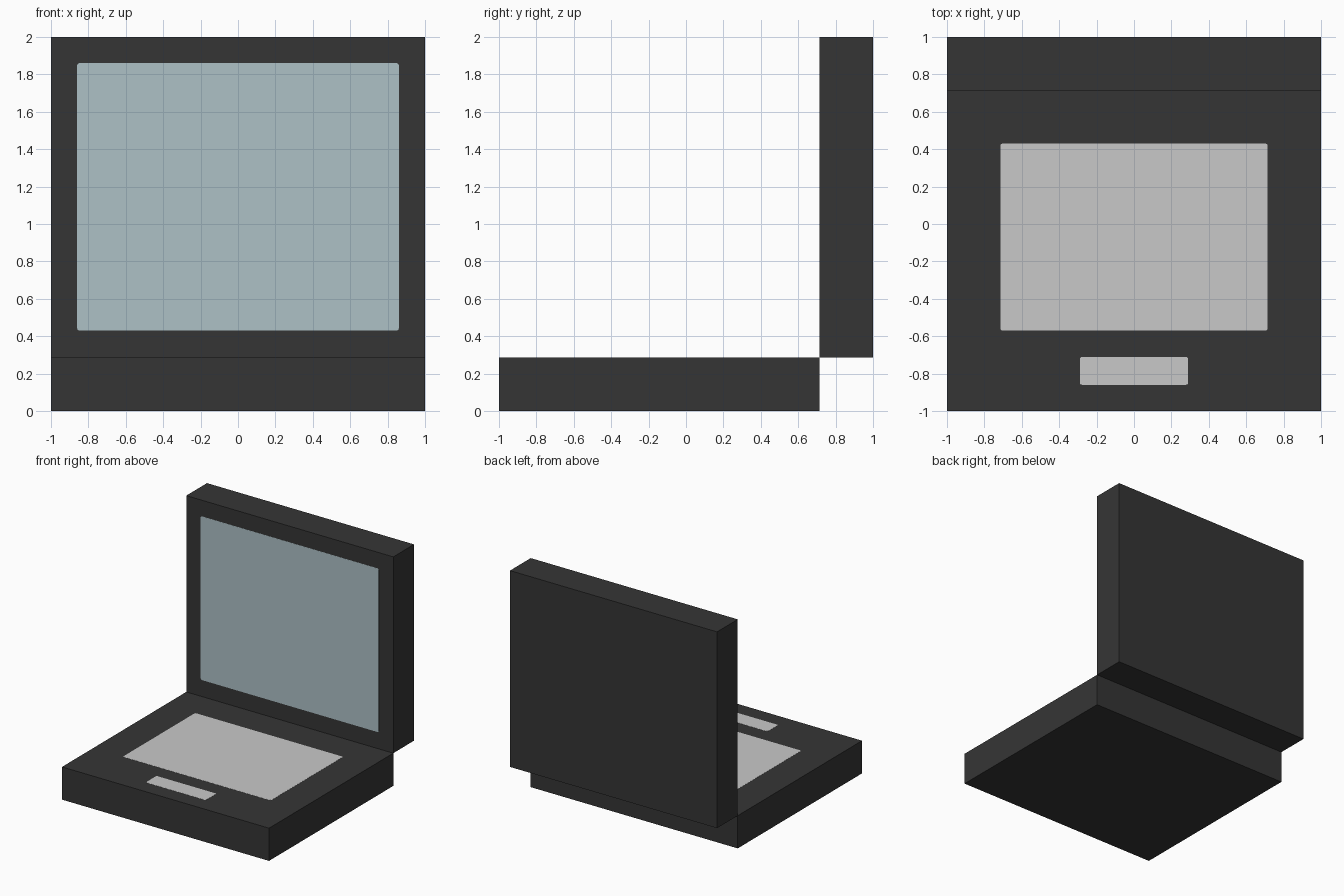
import bpy, bmesh

if "Cube" in bpy.data.objects:
    bpy.data.objects.remove(bpy.data.objects["Cube"])


def material(name, rgb):
    m = bpy.data.materials.new(name)
    m.diffuse_color = (*rgb, 1)
    m.use_nodes = True
    m.node_tree.nodes["Principled BSDF"].inputs["Base Color"].default_value = m.diffuse_color
    return m


CASE = material("charcoal_case", (0.036, 0.036, 0.036))
GLASS = material("pale_blue_screen", (0.423, 0.533, 0.565))
KEYS = material("light_grey_keys", (0.584, 0.584, 0.584))


def box(name, lo, hi, mat, round_axis=None):
    """Box between two corners; optionally round the edges along one axis."""
    bm = bmesh.new()
    bmesh.ops.create_cube(bm, size=1)
    for v in bm.verts:
        v.co = [(a + b) / 2 + c * (b - a) for a, b, c in zip(lo, hi, v.co)]
    if round_axis is not None:
        edges = [e for e in bm.edges
                 if abs(e.verts[0].co[round_axis] - e.verts[1].co[round_axis]) > 1e-4]
        bmesh.ops.bevel(bm, geom=edges, offset=0.012, segments=2,
                        profile=0.5, affect='EDGES')
    me = bpy.data.meshes.new(name)
    bm.to_mesh(me)
    bm.free()
    me.materials.append(mat)
    ob = bpy.data.objects.new(name, me)
    bpy.context.collection.objects.link(ob)
    return ob


T = 2 / 7      # thickness of both halves
H = 1 - T      # hinge line in y
P = 0.001      # plates stand this far proud

# Two halves of the case, meeting along the hinge edge
box("base", (-1, -1, 0), (1, H, T), CASE)
box("lid", (-1, H, T), (1, 1, 2), CASE)

# Flush painted panels
box("screen", (-0.86, H - P, 0.43), (0.86, H + P, 1.86), GLASS, 1)
box("keyboard", (-0.715, -0.57, T - P), (0.715, 0.43, T + P), KEYS, 2)
box("touchpad", (-0.29, -0.86, T - P), (0.29, -0.71, T + P), KEYS, 2)
